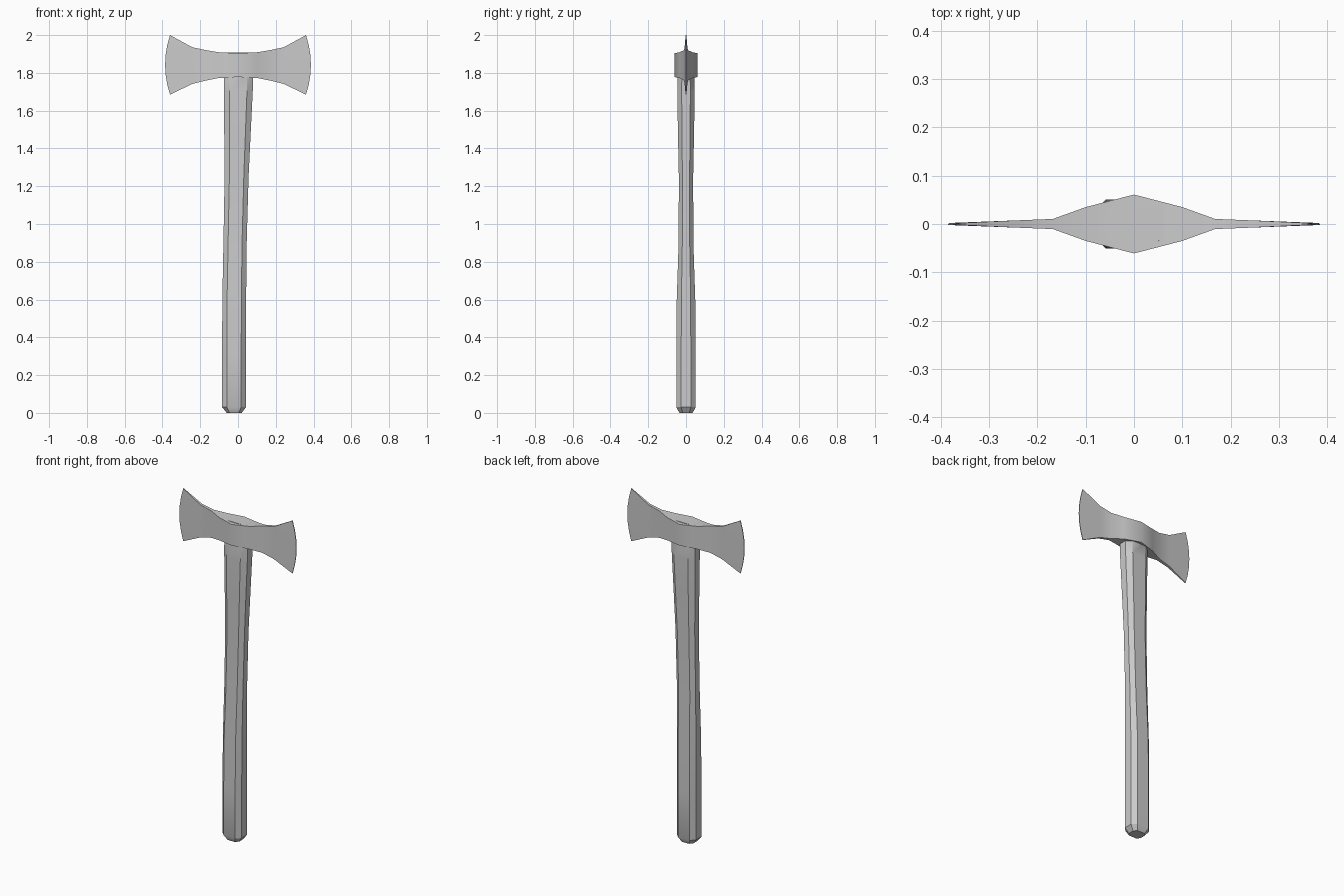
import bpy, bmesh

if "Cube" in bpy.data.objects:
    bpy.data.objects.remove(bpy.data.objects["Cube"])


def loft(name, rings):
    """Skin a list of equal-length closed rings and cap both ends."""
    bm = bmesh.new()
    loops = [[bm.verts.new(p) for p in ring] for ring in rings]
    n = len(loops[0])
    for a, b in zip(loops, loops[1:]):
        for i in range(n):
            j = (i + 1) % n
            bm.faces.new((a[i], a[j], b[j], b[i]))
    bm.faces.new(loops[0])
    bm.faces.new(loops[-1])
    bmesh.ops.recalc_face_normals(bm, faces=bm.faces)
    mesh = bpy.data.meshes.new(name)
    bm.to_mesh(mesh)
    bm.free()
    obj = bpy.data.objects.new(name, mesh)
    bpy.context.collection.objects.link(obj)
    bpy.ops.object.select_all(action='DESELECT')
    obj.select_set(True)
    bpy.context.view_layer.objects.active = obj
    bpy.ops.object.shade_smooth_by_angle(angle=0.6)
    return obj


# Handle: octagonal sections as (z, left x, right x, half depth)
def octagon(z, x0, x1, d):
    c, r = (x0 + x1) / 2, (x1 - x0) / 2
    shape = [(1, .5), (.6, 1), (-.6, 1), (-1, .5),
             (-1, -.5), (-.6, -1), (.6, -1), (1, -.5)]
    return [(c + r * u, d * v, z) for u, v in shape]


handle_sections = [
    (0.0, -.06, .02, .035), (.03, -.084, .042, .051), (.3, -.084, .042, .051),
    (.6, -.083, .043, .049), (.9, -.077, .046, .039), (1.25, -.071, .056, .038),
    (1.5, -.073, .068, .043), (1.7, -.075, .078, .046), (1.8, -.075, .08, .044),
    (1.907, -.075, .08, .036)]
loft("handle", [octagon(*s) for s in handle_sections])


# Double-bitted head: sections as (x, bottom z, top z, half thickness, edge bulge)
half = [(0, 1.778, 1.904, .061, 0), (.1, 1.773, 1.909, .035, 0),
        (.168, 1.76, 1.92, .0105, 0), (.243, 1.741, 1.936, .0075, 0),
        (.36, 1.685, 2.0, .002, .026)]
head_sections = [(-x, b, t, h, -k) for x, b, t, h, k in half[:0:-1]] + half


def blade_ring(x, bottom, top, h, bulge, rows=6):
    side = []
    for i in range(rows + 1):
        f = i / rows
        side.append((x + bulge * 4 * f * (1 - f), bottom + (top - bottom) * f))
    return [(u, -h, z) for u, z in side] + [(u, h, z) for u, z in reversed(side)]


loft("axe_head", [blade_ring(*s) for s in head_sections])
